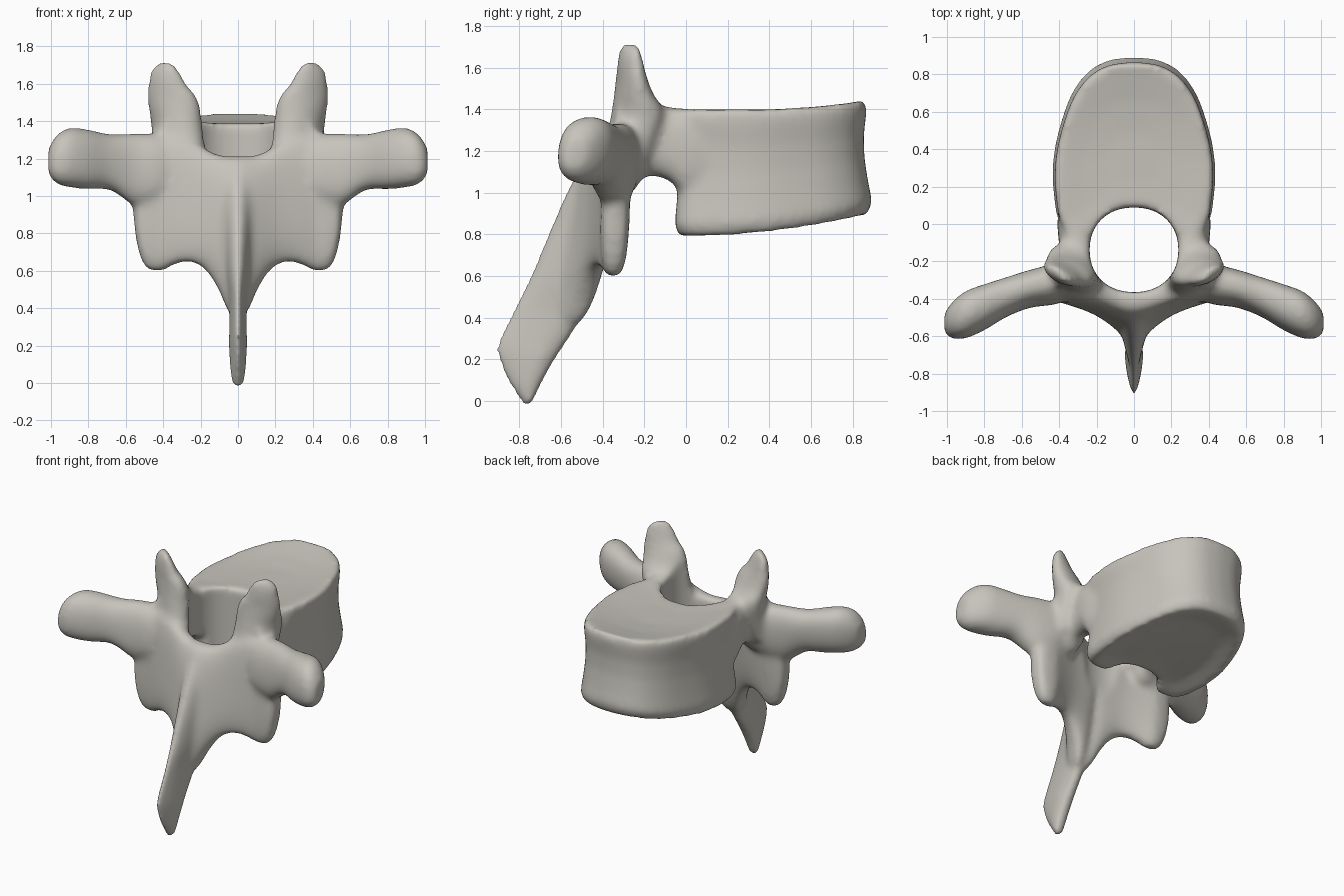
import bpy, bmesh, math
from mathutils import Vector

cube = bpy.data.objects.get("Cube")
if cube:
    bpy.data.objects.remove(cube, do_unlink=True)

bone = bpy.data.materials.new("Bone grey")
bone.use_nodes = True
tint = (0.57, 0.55, 0.5, 1)
bone.diffuse_color = tint
bone.node_tree.nodes["Principled BSDF"].inputs["Base Color"].default_value = tint


def spline(rows, n=5):
    """Smoothly interpolate between rows of numbers."""
    rows = [Vector(r) for r in rows]
    out = []
    for i in range(len(rows) - 1):
        b, c = rows[i], rows[i + 1]
        a, d = rows[max(i - 1, 0)], rows[min(i + 2, len(rows) - 1)]
        for k in range(n):
            t = k / n
            out.append(0.5 * (2 * b + (c - a) * t + (2 * a - 5 * b + 4 * c - d) * t * t
                              + (3 * b - a - 3 * c + d) * t ** 3))
    return out + [rows[-1]]


def loft(name, rings):
    """Skin a closed solid over a list of point rings."""
    bm = bmesh.new()
    loops = [[bm.verts.new(p) for p in ring] for ring in rings]
    n = len(loops[0])
    for a, b in zip(loops, loops[1:]):
        for i in range(n):
            j = (i + 1) % n
            bm.faces.new((a[i], a[j], b[j], b[i]))
    bm.faces.new(loops[0][::-1])
    bm.faces.new(loops[-1])
    bmesh.ops.recalc_face_normals(bm, faces=bm.faces)
    mesh = bpy.data.meshes.new(name)
    bm.to_mesh(mesh)
    bm.free()
    obj = bpy.data.objects.new(name, mesh)
    bpy.context.collection.objects.link(obj)
    return obj


def circle(n=32, power=1.0):
    """Unit ring; a power under one makes it squarer."""
    for i in range(n):
        a = math.tau * i / n
        c, s = math.cos(a), math.sin(a)
        yield (math.copysign(abs(c) ** power, c), math.copysign(abs(s) ** power, s))


parts = []

# Vertebral body: kidney outline with a waist and dished end plates
half = spline([(0, .895), (.13, .88), (.235, .825), (.315, .73), (.37, .61), (.42, .43),
               (.435, .28), (.425, .12), (.4, .01), (.34, -.045), (.2, -.05), (0, -.05)])
outline = half + [Vector((-p.x, p.y)) for p in half[-2:0:-1]]


def body_ring(level, scale, dish=0.0):
    ring = []
    for p in outline:
        x, y = p.x * scale, .35 + (p.y - .35) * scale - .015 * level
        low = .785 + .11 * max(0, y / .88) ** 2
        high = 1.405 + .04 * max(0, (y - .3) / .55) ** 2
        ring.append((x, y, low + (high - low) * level + dish))
    return ring


parts.append(loft("body", [
    body_ring(0, .3, .05), body_ring(0, .65, .04), body_ring(0, .88, .008), body_ring(0, .95),
    body_ring(.1, 1.005), body_ring(.3, .97), body_ring(.5, .945), body_ring(.7, .945),
    body_ring(.9, .975), body_ring(1, .965), body_ring(1, .9, -.004),
    body_ring(1, .6, -.015), body_ring(1, .3, -.02)]))

# Lamina: curved plate across the back, ending below in the two lower joint lobes
# rows: x, bottom, top, half thickness
edge = spline([(0, .36, 1.215, .1), (.05, .38, 1.215, .1), (.1, .49, 1.22, .09),
               (.15, .575, 1.24, .08), (.2, .625, 1.27, .072),
               (.26, .645, 1.3, .068), (.33, .635, 1.32, .068), (.4, .6, 1.32, .07),
               (.46, .597, 1.32, .07), (.51, .64, 1.28, .065), (.54, .74, 1.15, .055),
               (.56, .88, 1.06, .02)])


def plate_ring(row, side):
    x, low, high, thick = row
    flare = min(1, x / .42)
    ring = []
    for c, s in circle(40, .65):
        z = (low + high) / 2 + s * (high - low) / 2
        mid = -.47 + .13 * flare + (.03 + .16 * (1 - flare)) * (z - .9)
        ring.append((side * x, mid + c * thick, z))
    return ring


parts.append(loft("lamina", [plate_ring(r, -1) for r in edge[:0:-1]]
                  + [plate_ring(r, 1) for r in edge]))

# Spinous process: rows of z, back y, front y, half width
spine = spline([(-.02, -.785, -.74, .034), (.03, -.815, -.72, .048), (.1, -.86, -.685, .054),
                (.22, -.91, -.615, .058), (.3, -.9, -.56, .056), (.45, -.825, -.475, .06),
                (.6, -.75, -.44, .085), (.8, -.665, -.4, .105), (1, -.575, -.38, .12),
                (1.14, -.5, -.38, .12)])
parts.append(loft("spinous_process", [
    [((w * (.75 + .35 * c)) * s, (a + b) / 2 + c * (b - a) / 2, z)
     for c, s in circle(power=.85)] for z, a, b, w in spine]))

for side in (-1, 1):
    # Transverse process: rows of x, y, z, half depth, half height
    wing = spline([(.3, -.31, 1.14, .08, .16), (.43, -.325, 1.14, .105, .19),
                   (.55, -.345, 1.14, .1, .195), (.68, -.39, 1.18, .105, .15),
                   (.8, -.445, 1.195, .122, .16), (.9, -.485, 1.205, .125, .16),
                   (.97, -.515, 1.195, .098, .13), (1.015, -.53, 1.185, .05, .07)])
    parts.append(loft("transverse_process", [
        [(side * x, y + c * a + s * .015, z + s * b) for c, s in circle(power=.85)]
        for x, y, z, a, b in wing]))

    # Pedicle: rows of y, x, z, half width, half height
    neck = spline([(.12, .3, 1.18, .1, .2), (.0, .31, 1.195, .1, .21),
                   (-.07, .305, 1.23, .1, .18), (-.13, .3, 1.25, .1, .175),
                   (-.2, .315, 1.265, .1, .19), (-.26, .325, 1.22, .11, .22),
                   (-.34, .33, 1.2, .12, .2)])
    parts.append(loft("pedicle", [
        [(side * (x + c * a), y, z + s * b) for c, s in circle(power=.8)]
        for y, x, z, a, b in neck]))

    # Upper joint process: rows of z, x, y, half width, half depth
    horn = spline([(1.1, .31, -.3, .15, .1), (1.25, .315, -.26, .145, .12),
                   (1.38, .325, -.23, .14, .125), (1.47, .34, -.25, .14, .09),
                   (1.54, .355, -.26, .13, .07), (1.59, .377, -.265, .105, .06),
                   (1.65, .39, -.268, .086, .048),
                   (1.695, .392, -.27, .06, .035), (1.72, .39, -.27, .025, .018)])
    parts.append(loft("upper_joint_process", [
        [(side * (x + c * a), y + s * b + .035 * c, z) for c, s in circle()]
        for z, x, y, a, b in horn]))

# Fuse the parts into one solid
bpy.ops.object.select_all(action='DESELECT')
for p in parts:
    p.select_set(True)
vertebra = parts[0]
bpy.context.view_layer.objects.active = vertebra
bpy.ops.object.join()
vertebra.name = "vertebra"

# Spinal canal cutter
canal = loft("canal_cutter", [[(.238 * c, -.138 + .227 * s, z) for c, s in circle(64, .92)]
                              for z in (-1, 3)])
canal.hide_render = True


def apply(kind, **settings):
    mod = vertebra.modifiers.new(kind.title(), kind)
    for key, value in settings.items():
        setattr(mod, key, value)
    bpy.ops.object.modifier_apply(modifier=mod.name)


apply('REMESH', mode='VOXEL', voxel_size=.016)
apply('BOOLEAN', operation='DIFFERENCE', object=canal, solver='EXACT')
apply('REMESH', mode='VOXEL', voxel_size=.016)
apply('SMOOTH', factor=.5, iterations=16)
bpy.data.objects.remove(canal, do_unlink=True)

vertebra.data.materials.clear()
vertebra.data.materials.append(bone)
bpy.ops.object.shade_smooth()
